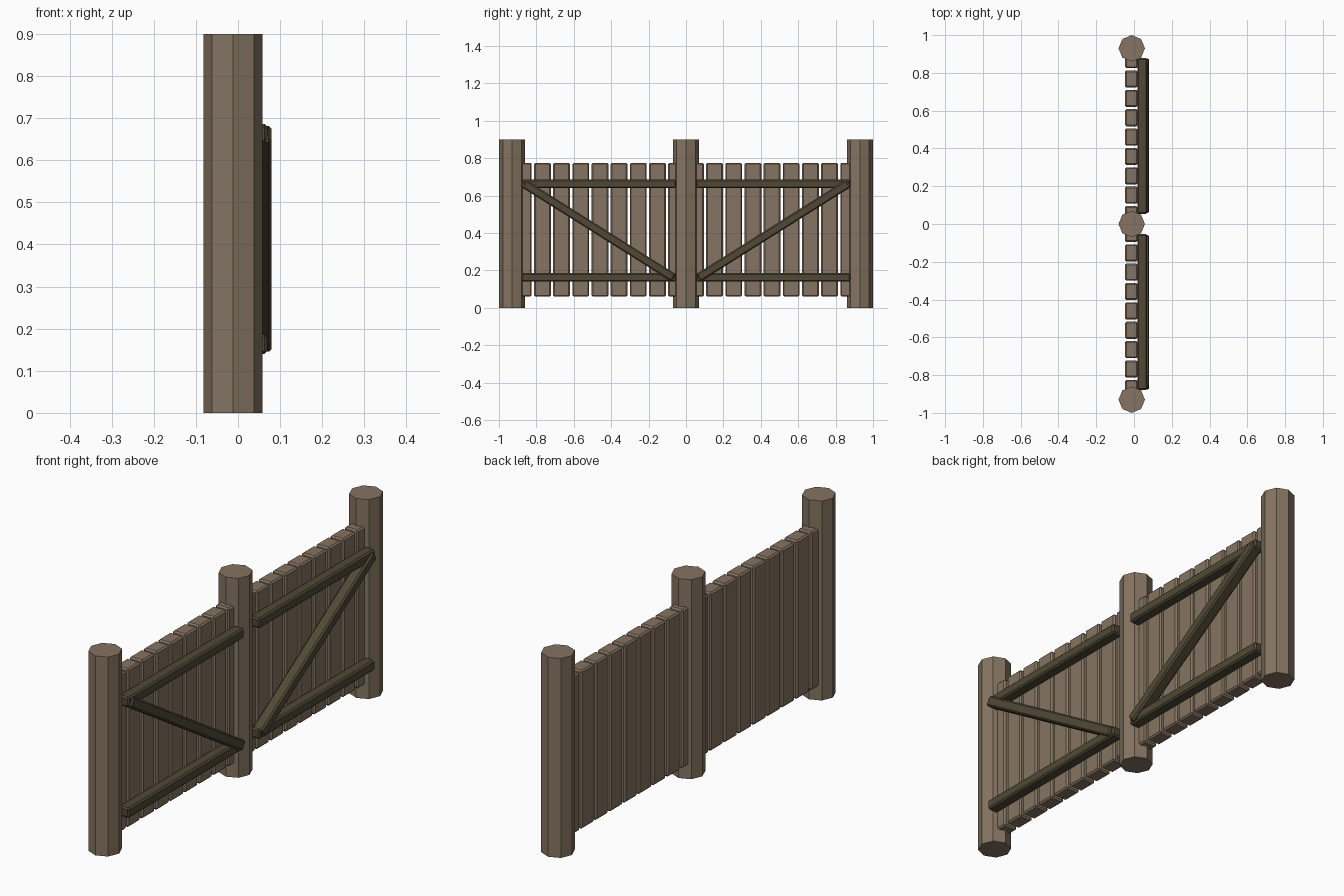
import bpy, bmesh, math
from mathutils import Matrix

if "Cube" in bpy.data.objects:
    bpy.data.objects.remove(bpy.data.objects["Cube"])


def material(name, rgb):
    m = bpy.data.materials.new(name)
    m.diffuse_color = (*rgb, 1)
    m.use_nodes = True
    m.node_tree.nodes["Principled BSDF"].inputs["Base Color"].default_value = m.diffuse_color
    return m


LIGHT = material("weathered_wood", (0.235, 0.175, 0.122))
DARK = material("dark_wood", (0.082, 0.066, 0.037))


def finish(bm, name, mat):
    mesh = bpy.data.meshes.new(name)
    bm.to_mesh(mesh)
    bm.free()
    mesh.materials.append(mat)
    ob = bpy.data.objects.new(name, mesh)
    bpy.context.collection.objects.link(ob)


def plank(name, mat, center, size, tilt=0.0, bevel=0.007):
    """Chamfered timber, tilted about the x axis."""
    bm = bmesh.new()
    bmesh.ops.create_cube(bm, size=1, matrix=Matrix.Diagonal((*size, 1)))
    bmesh.ops.bevel(bm, geom=bm.edges[:], offset=bevel, segments=1,
                    affect='EDGES', profile=0.5)
    bm.transform(Matrix.Translation(center) @ Matrix.Rotation(tilt, 4, 'X'))
    finish(bm, name, mat)


def post(name, y):
    """Octagonal post with a corner facing the front."""
    bm = bmesh.new()
    bmesh.ops.create_cone(bm, cap_ends=True, segments=8, radius1=0.07,
                          radius2=0.07, depth=0.9,
                          matrix=Matrix.Translation((-0.012, y, 0.45)))
    finish(bm, name, LIGHT)


# Posts
for name, y in (("front_post", -0.93), ("middle_post", 0), ("back_post", 0.93)):
    post(name, y)

# Two mirrored panels
for side, s in (("front", -1), ("back", 1)):
    # Upright slats
    for i in range(9):
        y = 0.05 + 0.1025 * i
        plank(f"{side}_slat_{i + 1}", LIGHT, (-0.014, s * y, 0.418),
              (0.068, 0.09, 0.715))
    # Horizontal rails
    for level, z in (("lower", 0.163), ("upper", 0.663)):
        plank(f"{side}_{level}_rail", DARK, (0.044, s * 0.466, z),
              (0.052, 0.826, 0.046))
    # Diagonal brace, rising towards the outer post
    y0, z0, y1, z1 = 0.067, 0.161, 0.868, 0.665
    plank(f"{side}_brace", DARK, (0.054, s * (y0 + y1) / 2, (z0 + z1) / 2),
          (0.052, math.hypot(y1 - y0, z1 - z0), 0.046),
          s * math.atan2(z1 - z0, y1 - y0))
